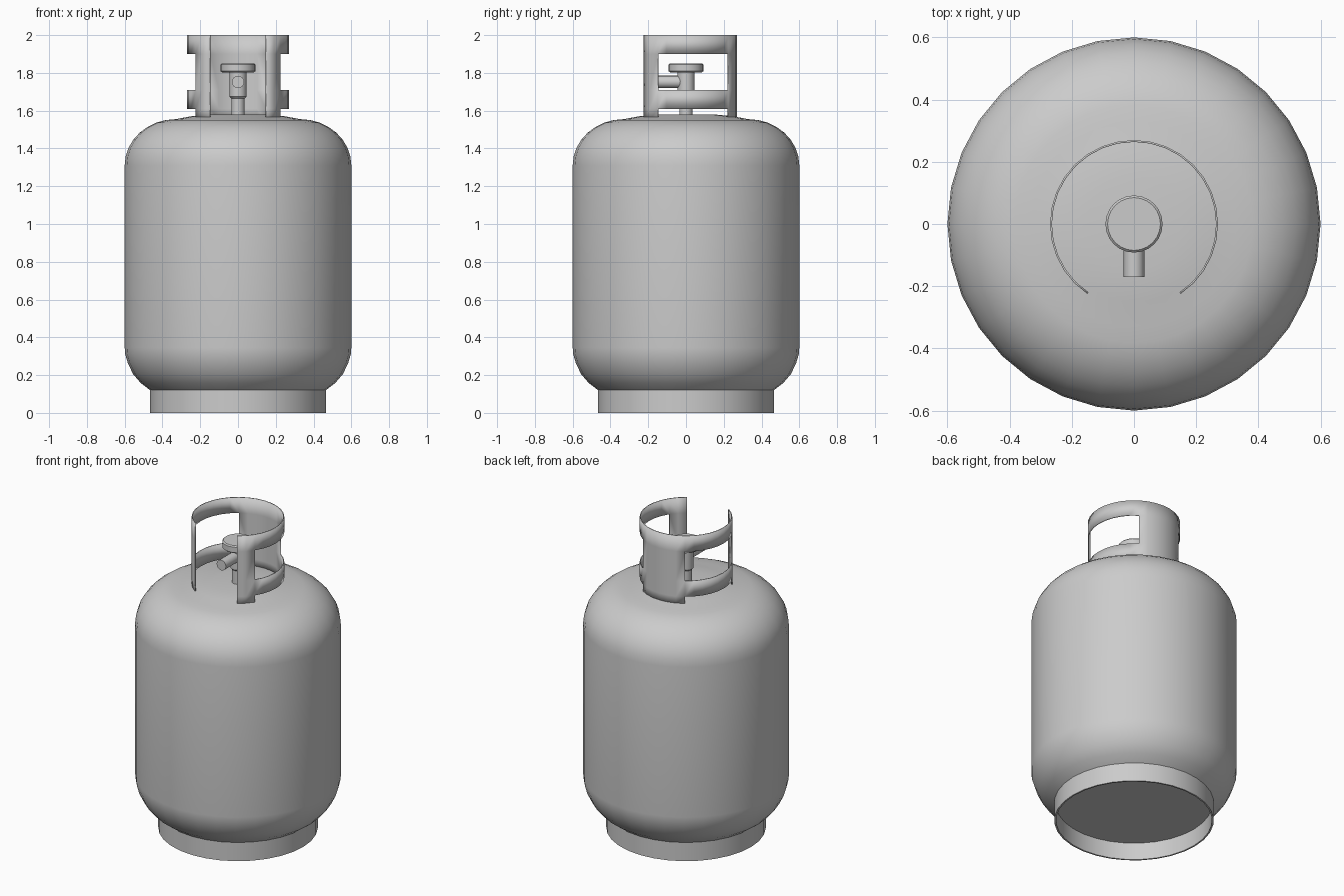
import bpy, bmesh
from math import sin, cos, pi, radians

if "Cube" in bpy.data.objects:
    bpy.data.objects.remove(bpy.data.objects["Cube"])

SEG = 32


def finish(name, bm, angle=40):
    bmesh.ops.recalc_face_normals(bm, faces=bm.faces)
    me = bpy.data.meshes.new(name)
    bm.to_mesh(me)
    bm.free()
    ob = bpy.data.objects.new(name, me)
    bpy.context.collection.objects.link(ob)
    bpy.ops.object.select_all(action='DESELECT')
    bpy.context.view_layer.objects.active = ob
    ob.select_set(True)
    bpy.ops.object.shade_smooth_by_angle(angle=radians(angle))
    return ob


def lathe(name, profile, seg=SEG, angle=40):
    """Revolve (radius, z) points around z and cap both ends."""
    bm = bmesh.new()
    rings = [[bm.verts.new((r * cos(2 * pi * i / seg), r * sin(2 * pi * i / seg), z))
              for i in range(seg)] for r, z in profile]
    for a, b in zip(rings, rings[1:]):
        for i in range(seg):
            j = (i + 1) % seg
            bm.faces.new((a[i], a[j], b[j], b[i]))
    bm.faces.new(rings[0])
    bm.faces.new(rings[-1])
    return finish(name, bm, angle)


# Tank with hollow foot ring, rounded shoulders and a flat top
shoulder = [(0.33 + 0.27 * cos(t), 1.31 + 0.245 * sin(t))
            for t in (k * pi / 16 for k in range(9))]
lathe("tank_body", [(0.455, 0.11), (0.455, 0.0), (0.465, 0.0), (0.465, 0.12),
                    (0.515, 0.158), (0.555, 0.205), (0.583, 0.262), (0.597, 0.31),
                    (0.6, 0.345)] + shoulder + [(0.25, 1.57), (0.15, 1.58)])

# Collar: open at the front, a window and a lower slot on each side
STEP = 360 / SEG
levels = [1.55, 1.61, 1.71, 1.90, 2.0]
bm = bmesh.new()
cols = []
for i in range(27):
    a = radians(-56.25 + i * STEP)
    cols.append([bm.verts.new((0.27 * cos(a), 0.27 * sin(a), z)) for z in levels])
for i in range(26):
    side = min(i, 25 - i)
    for k in range(4):
        if 2 <= side < 10 and k in (0, 2):
            continue
        bm.faces.new((cols[i][k], cols[i + 1][k], cols[i + 1][k + 1], cols[i][k + 1]))
collar = finish("collar_guard", bm)
thick = collar.modifiers.new("thickness", 'SOLIDIFY')
thick.thickness = 0.006

# Valve stem, valve body and handwheel
lathe("valve_stem", [(0.035, 1.56), (0.035, 1.69)], 16)
lathe("valve_body", [(0.035, 1.665), (0.045, 1.675), (0.045, 1.815)], 16)
lathe("handwheel", [(0.085, 1.803), (0.092, 1.809), (0.092, 1.844), (0.085, 1.851)], 24)

# Outlet nozzle pointing to the front
nozzle = lathe("outlet_nozzle", [(0.033, 0.0), (0.033, 0.17)], 16)
nozzle.rotation_euler = (pi / 2, 0, 0)
nozzle.location = (0, 0, 1.752)
